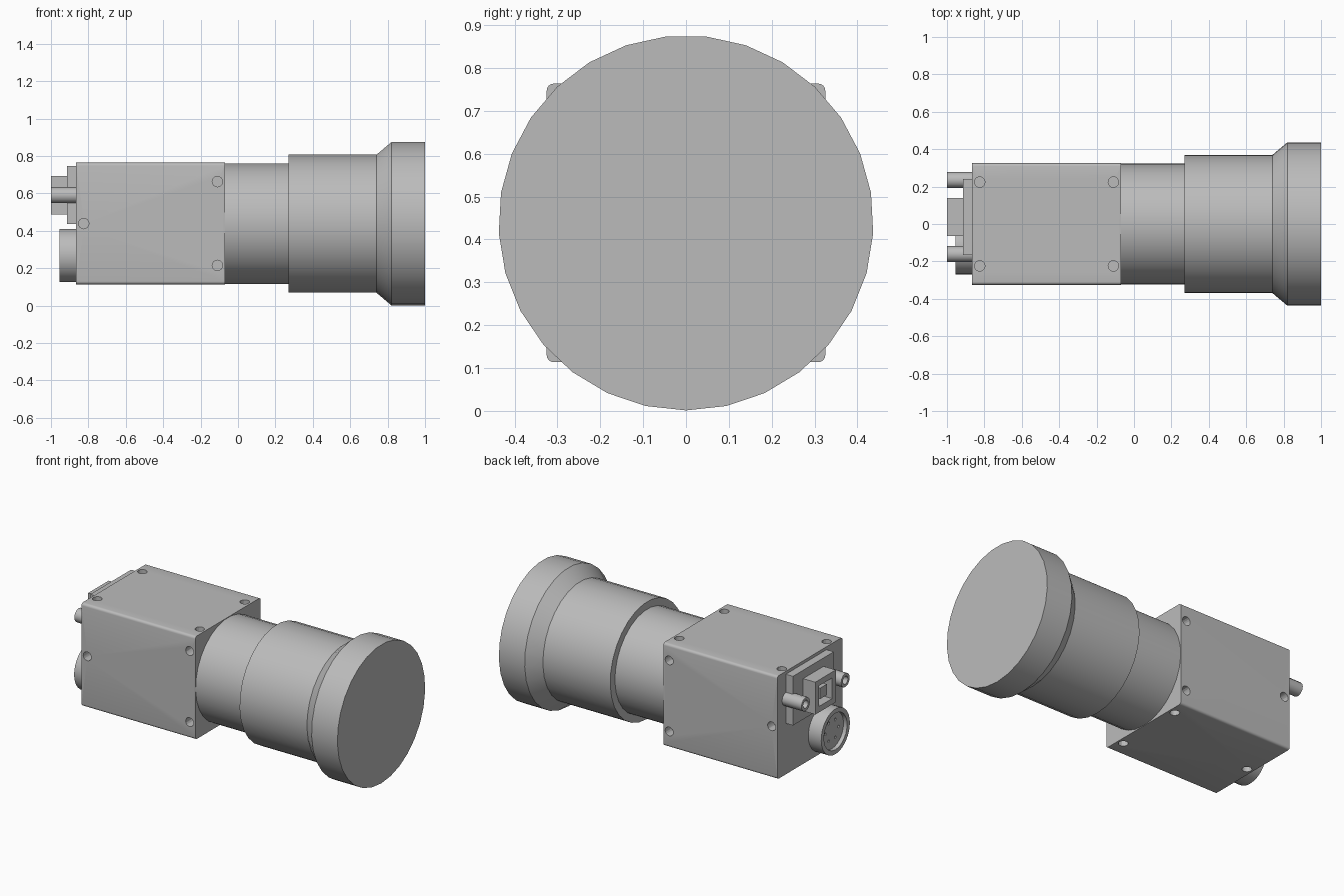
import bpy, bmesh, math
from mathutils import Matrix, Vector

cube = bpy.data.objects.get("Cube")
if cube:
    bpy.data.objects.remove(cube, do_unlink=True)

grey = bpy.data.materials.new("light_grey")
grey.use_nodes = True
COLOUR = (0.5, 0.5, 0.5, 1)
grey.diffuse_color = COLOUR
grey.node_tree.nodes["Principled BSDF"].inputs["Base Color"].default_value = COLOUR

AXIS_Z = 0.4385   # optical axis height
HALF = 0.325      # half width of the body


def finish(name, bm):
    bmesh.ops.recalc_face_normals(bm, faces=bm.faces)
    mesh = bpy.data.meshes.new(name)
    bm.to_mesh(mesh)
    bm.free()
    mesh.materials.append(grey)
    obj = bpy.data.objects.new(name, mesh)
    bpy.context.collection.objects.link(obj)
    return obj


def smooth(obj):
    bpy.ops.object.select_all(action='DESELECT')
    obj.select_set(True)
    bpy.context.view_layer.objects.active = obj
    bpy.ops.object.shade_smooth_by_angle(angle=math.radians(31))


def add_box(bm, x, y, z):
    size = Vector((x[1] - x[0], y[1] - y[0], z[1] - z[0]))
    centre = Vector((sum(x), sum(y), sum(z))) / 2
    m = Matrix.Translation(centre) @ Matrix.Diagonal(size).to_4x4()
    bmesh.ops.create_cube(bm, size=1, matrix=m)


def box(name, x, y, z):
    bm = bmesh.new()
    add_box(bm, x, y, z)
    return finish(name, bm)


def turned(name, profile, y, z, sides):
    """Turn (x, radius) points round an axis along x and cap both ends."""
    bm = bmesh.new()
    rings = []
    for x, r in profile:
        ring = []
        for i in range(sides):
            a = math.tau * i / sides - math.pi / 2
            ring.append(bm.verts.new((x, y + r * math.cos(a), z + r * math.sin(a))))
        rings.append(ring)
    for a, b in zip(rings, rings[1:]):
        for i in range(sides):
            j = (i + 1) % sides
            bm.faces.new((a[i], a[j], b[j], b[i]))
    bm.faces.new(rings[0])
    bm.faces.new(rings[-1])
    obj = finish(name, bm)
    smooth(obj)
    return obj


def cut(obj, bm):
    """Subtract the cutter mesh and apply the result."""
    cutter = finish("cutter", bm)
    cutter.hide_render = True
    mod = obj.modifiers.new("cut", 'BOOLEAN')
    mod.operation = 'DIFFERENCE'
    mod.solver = 'EXACT'
    mod.object = cutter
    smooth(obj)
    bpy.ops.object.modifier_apply(modifier=mod.name)
    bpy.data.objects.remove(cutter, do_unlink=True)
    smooth(obj)


def add_drill(bm, centre, axis, radius, depth, sides=16):
    turn = Vector(axis).to_track_quat('Z', 'Y').to_matrix().to_4x4()
    bmesh.ops.create_cone(bm, cap_ends=True, segments=sides, radius1=radius,
                          radius2=radius, depth=depth * 2,
                          matrix=Matrix.Translation(centre) @ turn)


# Body: a block with its long edges rounded
bm = bmesh.new()
add_box(bm, (-0.865, -0.07), (-HALF, HALF), (AXIS_Z - HALF, AXIS_Z + HALF))
long_edges = [e for e in bm.edges if abs(e.verts[0].co.x - e.verts[1].co.x) > 0.1]
bmesh.ops.bevel(bm, geom=long_edges, offset=0.016, segments=4, profile=0.5, affect='EDGES')
body = finish("camera_body", bm)

# Mounting holes: four on top, three on each side and underneath
FRONT_X, BACK_X, SPREAD = -0.11, -0.825, 0.224
three = [(FRONT_X, SPREAD), (FRONT_X, -SPREAD), (BACK_X, 0)]
bm = bmesh.new()
for x in (FRONT_X, BACK_X):
    for y in (-SPREAD, SPREAD):
        add_drill(bm, (x, y, AXIS_Z + HALF), (0, 0, 1), 0.028, 0.06)
for x, offset in three:
    add_drill(bm, (x, offset, AXIS_Z - HALF), (0, 0, 1), 0.028, 0.06)
    for side in (-1, 1):
        add_drill(bm, (x, side * HALF, AXIS_Z + offset), (0, 1, 0), 0.028, 0.06)
cut(body, bm)

# Lens: mount tube, barrel and flared front ring
turned("lens_mount", [(-0.08, 0.323), (0.275, 0.323)], 0, AXIS_Z, 29)
turned("lens_barrel", [(0.27, 0.37), (0.74, 0.37), (0.82, 0.4375), (1.0, 0.4375)],
       0, AXIS_Z, 29)

# Data port: plate, open shell and inner tongue
PORT_Y, PORT_Z = 0.037, 0.59


def around(c, half):
    return (c - half, c + half)


box("port_plate", (-0.915, -0.86), around(PORT_Y, 0.203), around(PORT_Z, 0.155))
shell = box("port_shell", (-1.0, -0.91), around(PORT_Y, 0.102), around(PORT_Z, 0.102))
bm = bmesh.new()
add_box(bm, (-1.1, -0.925), around(PORT_Y, 0.065), around(PORT_Z, 0.065))
cut(shell, bm)
box("port_tongue", (-0.985, -0.92), around(PORT_Y, 0.034), around(PORT_Z, 0.034))

# Locking posts on both sides of the port
for name, side in (("left_locking_post", 1), ("right_locking_post", -1)):
    turned(name, [(-0.86, 0.043), (-1.0, 0.043), (-1.0, 0.025), (-0.93, 0.025)],
           PORT_Y + side * 0.198, PORT_Z, 12)

# Round power socket with a ring of pin holes
SOCKET_Y, SOCKET_Z = -0.127, 0.268
socket = turned("power_socket",
                [(-0.86, 0.143), (-0.955, 0.143), (-0.955, 0.115), (-0.93, 0.115)],
                SOCKET_Y, SOCKET_Z, 29)
bm = bmesh.new()
for i in range(6):
    a = math.tau * i / 6
    add_drill(bm, (-0.93, SOCKET_Y + 0.065 * math.cos(a), SOCKET_Z + 0.065 * math.sin(a)),
              (1, 0, 0), 0.009, 0.03, 8)
cut(socket, bm)
